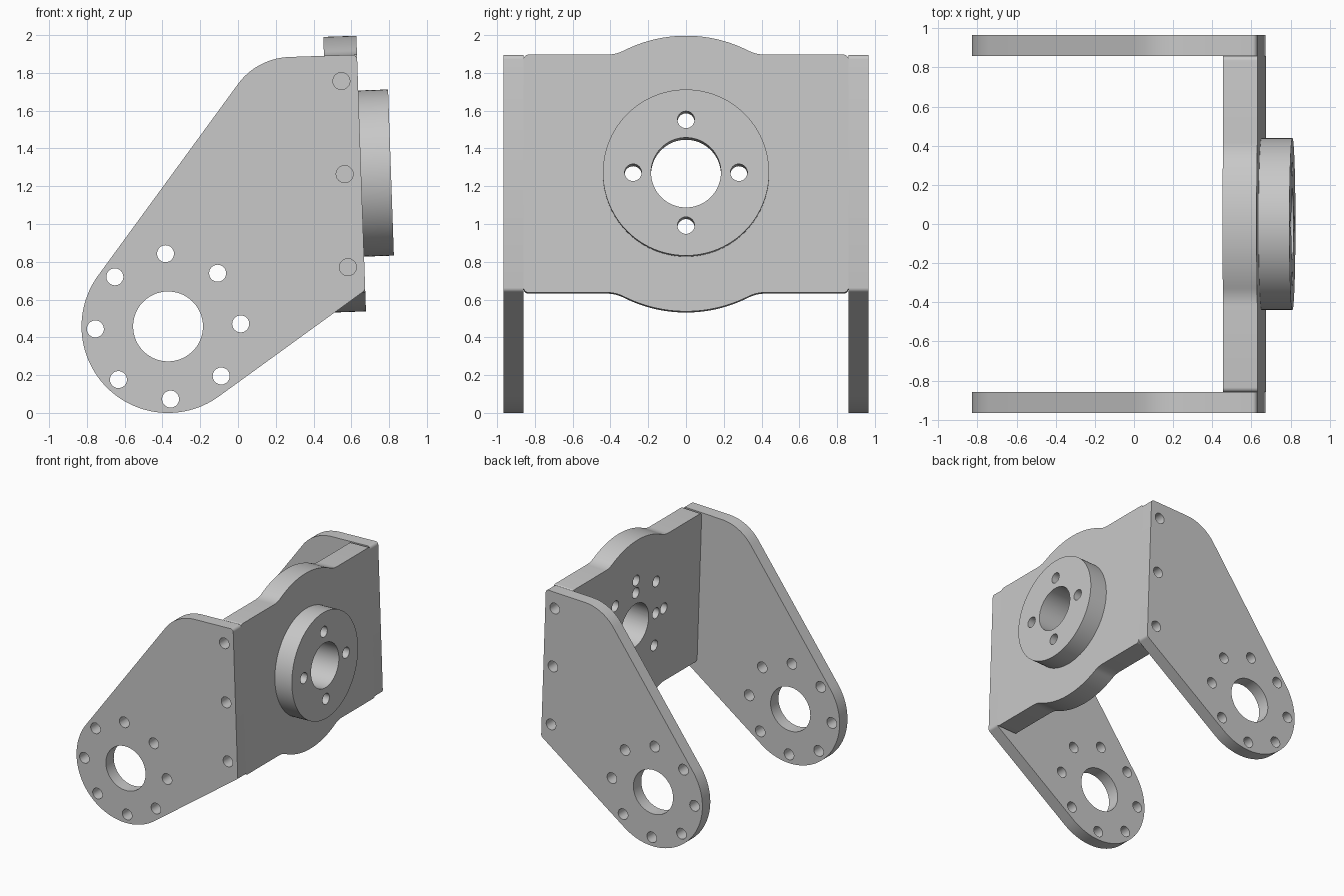
import bpy, bmesh, math
from mathutils import Matrix, Vector
from mathutils.geometry import convex_hull_2d

cube = bpy.data.objects.get("Cube")
if cube:
    bpy.data.objects.remove(cube, do_unlink=True)

# Local frame: x = depth out of the mounting face, y = width, z = height on the face
FRAME = Matrix.Translation((0.652, 0, 1.267)) @ Matrix.Rotation(math.radians(-2), 4, 'Y')
THICK, HALF, INNER, OUTER = 0.175, 0.63, 0.86, 0.965
BORE, BOLT = 0.185, 0.045

metal = bpy.data.materials.new("light_grey_metal")
metal.use_nodes = True
GREY = (0.58, 0.58, 0.58, 1)
metal.diffuse_color = GREY
metal.node_tree.nodes["Principled BSDF"].inputs["Base Color"].default_value = GREY


def make_object(name, bm):
    bmesh.ops.recalc_face_normals(bm, faces=bm.faces)
    mesh = bpy.data.meshes.new(name)
    bm.to_mesh(mesh)
    bm.free()
    mesh.materials.append(metal)
    obj = bpy.data.objects.new(name, mesh)
    obj.matrix_world = FRAME
    bpy.context.collection.objects.link(obj)
    return obj


def prism(name, points, offset):
    """Extrude a closed outline of 3D points along offset."""
    bm = bmesh.new()
    face = bm.faces.new([bm.verts.new(p) for p in points])
    new = bmesh.ops.extrude_face_region(bm, geom=[face])["geom"]
    verts = [v for v in new if isinstance(v, bmesh.types.BMVert)]
    bmesh.ops.translate(bm, verts=verts, vec=offset)
    return make_object(name, bm)


def add_cylinder(bm, axis, start, end, a, b, radius, sides=32):
    """Cylinder along X (a, b = y, z) or along Y (a, b = x, z)."""
    mid = (start + end) / 2
    if axis == 'X':
        place = Matrix.Translation((mid, a, b)) @ Matrix.Rotation(math.pi / 2, 4, 'Y')
    else:
        place = Matrix.Translation((a, mid, b)) @ Matrix.Rotation(math.pi / 2, 4, 'X')
    bmesh.ops.create_cone(bm, cap_ends=True, segments=sides, radius1=radius,
                          radius2=radius, depth=end - start, matrix=place)


def arc(cx, cy, radius, start, end, steps):
    angles = [start + (end - start) * i / steps for i in range(steps + 1)]
    return [(cx + radius * math.cos(t), cy + radius * math.sin(t)) for t in angles]


def ring(radius, count):
    return arc(0, 0, radius, 0, math.tau, count)[:-1]


def drill(obj, holes):
    """Cut a list of cylinders out of obj, then shade it."""
    bm = bmesh.new()
    for hole in holes:
        add_cylinder(bm, *hole)
    cutter = make_object("cutter", bm)
    cutter.hide_render = True
    mod = obj.modifiers.new("holes", 'BOOLEAN')
    mod.operation, mod.solver, mod.object = 'DIFFERENCE', 'EXACT', cutter
    mod.use_self = True
    bpy.ops.object.select_all(action='DESELECT')
    obj.select_set(True)
    bpy.context.view_layer.objects.active = obj
    bpy.ops.object.modifier_apply(modifier=mod.name)
    bpy.data.objects.remove(cutter, do_unlink=True)
    bpy.ops.object.shade_smooth_by_angle(angle=math.radians(30))


# Mounting plate: rectangle with a filleted round bulge above and below
DISC, FILLET, EASE = 0.73, 0.2, 0.025
fillet_y = math.sqrt((DISC + FILLET) ** 2 - (HALF + FILLET) ** 2)
lean = math.atan2(HALF + FILLET, fillet_y)
quarter = arc(INNER - EASE, HALF - EASE, EASE, 0, math.pi / 2, 6)
quarter += arc(fillet_y, HALF + FILLET, FILLET, -math.pi / 2, lean - math.pi, 8)
quarter += arc(0, 0, DISC, lean, math.pi / 2, 16)[1:]
upper = quarter + [(-y, z) for y, z in reversed(quarter[:-1])]
outline = upper + [(-y, -z) for y, z in upper]
plate = prism("mounting_plate", [(-THICK, y, z) for y, z in outline], Vector((THICK, 0, 0)))

SCREW_X = -THICK / 2
screw_heights = (-0.493, 0, 0.493)
boss_bolts = [('X', -0.3, 0.3, y, z, BOLT) for y, z in ring(0.28, 4)]
bore = ('X', -0.3, 0.3, 0, 0, BORE, 64)
hidden_bolts = [('X', -0.3, 0.1, y, z, BOLT) for y, z in ring(0.385, 8)]
side_screws = [('Y', min(s * 0.76, s * 1.1), max(s * 0.76, s * 1.1), SCREW_X, z, BOLT)
               for s in (-1, 1) for z in screw_heights]
drill(plate, [bore] + boss_bolts + hidden_bolts + side_screws)

# Round boss on the outer face
bm = bmesh.new()
add_cylinder(bm, 'X', 0, 0.158, 0, 0, 0.44, 96)
boss = make_object("round_boss", bm)
drill(boss, [bore] + boss_bolts)

# Side arms: hull of the pivot circle, the shoulder curve and the plate corners
PIVOT = (-1.05, -0.773)
points = [Vector(p) for circle in (
    (*PIVOT, 0.458, 128), (-0.36, 0.28, 0.35, 96),
    (-EASE, HALF - EASE, EASE, 24), (-EASE, EASE - HALF, EASE, 24))
    for p in arc(*circle[:3], 0, math.tau, circle[3])[:-1]]
arm_outline = [points[i] for i in convex_hull_2d(points)]
for name, side in (("front_arm", -1), ("back_arm", 1)):
    arm = prism(name, [(x, side * INNER, z) for x, z in arm_outline],
                Vector((0, side * (OUTER - INNER), 0)))
    holes = [('Y', -1.1, 1.1, *PIVOT, BORE, 64)]
    holes += [('Y', -1.1, 1.1, PIVOT[0] + x, PIVOT[1] + z, BOLT) for x, z in ring(0.385, 8)]
    holes += [('Y', -1.1, 1.1, SCREW_X, z, BOLT) for z in screw_heights]
    drill(arm, holes)
